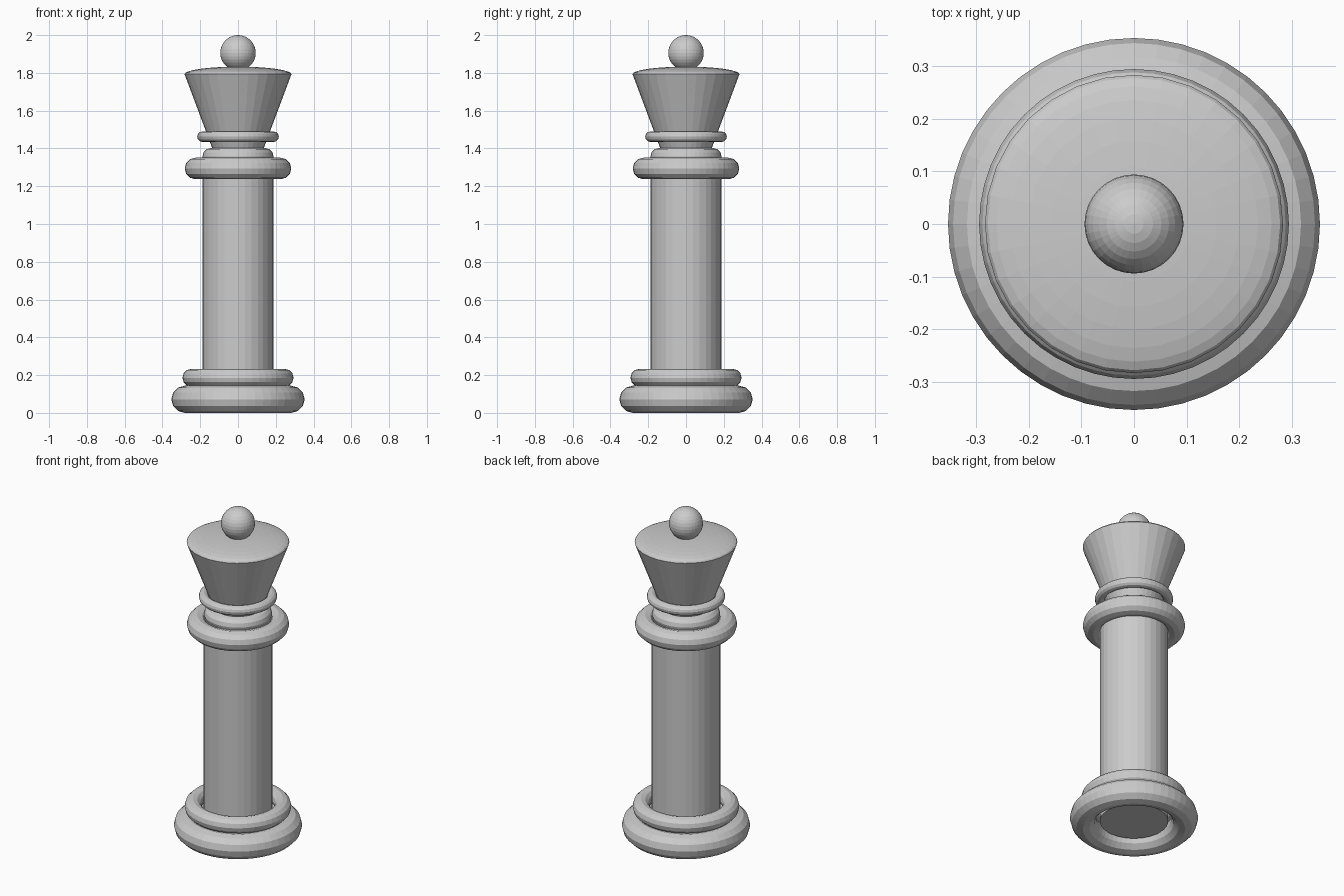
import bpy

if "Cube" in bpy.data.objects:
    bpy.data.objects.remove(bpy.data.objects["Cube"])

# one plain grey for the whole piece
grey = bpy.data.materials.new("plain_grey")
grey.diffuse_color = (0.6, 0.6, 0.6, 1)
grey.use_nodes = True
grey.node_tree.nodes["Principled BSDF"].inputs["Base Color"].default_value = grey.diffuse_color


def finish(name):
    ob = bpy.context.object
    ob.name = name
    ob.data.materials.clear()
    ob.data.materials.append(grey)
    return ob


def ring(name, z, major, minor):
    bpy.ops.mesh.primitive_torus_add(location=(0, 0, z), major_radius=major, minor_radius=minor,
                                     major_segments=48, minor_segments=12)
    return finish(name)


def cone(name, z0, z1, r0, r1):
    bpy.ops.mesh.primitive_cone_add(vertices=32, radius1=r0, radius2=r1, depth=z1 - z0,
                                    location=(0, 0, (z0 + z1) / 2))
    return finish(name)


def ball(name, z, r, height):
    bpy.ops.mesh.primitive_uv_sphere_add(segments=32, ring_count=16, radius=1, location=(0, 0, z))
    ob = finish(name)
    ob.scale = (r, r, height)
    return ob


# base rings
ring("base_ring", 0.072, 0.281, 0.072)
ring("upper_base_ring", 0.186, 0.247, 0.047)

# column, with an open underside recess inside the base ring
cone("column", 0.05, 1.34, 0.189, 0.189)

# collar rings
ring("collar_ring", 1.294, 0.225, 0.057)
ring("small_collar_ring", 1.357, 0.143, 0.045)
ring("neck_ring", 1.462, 0.188, 0.028)

# flared crown, shallow dome and finial
cone("crown", 1.39, 1.793, 0.132, 0.283)
ball("crown_dome", 1.793, 0.283, 0.04)
ball("finial", 1.906, 0.094, 0.094)
